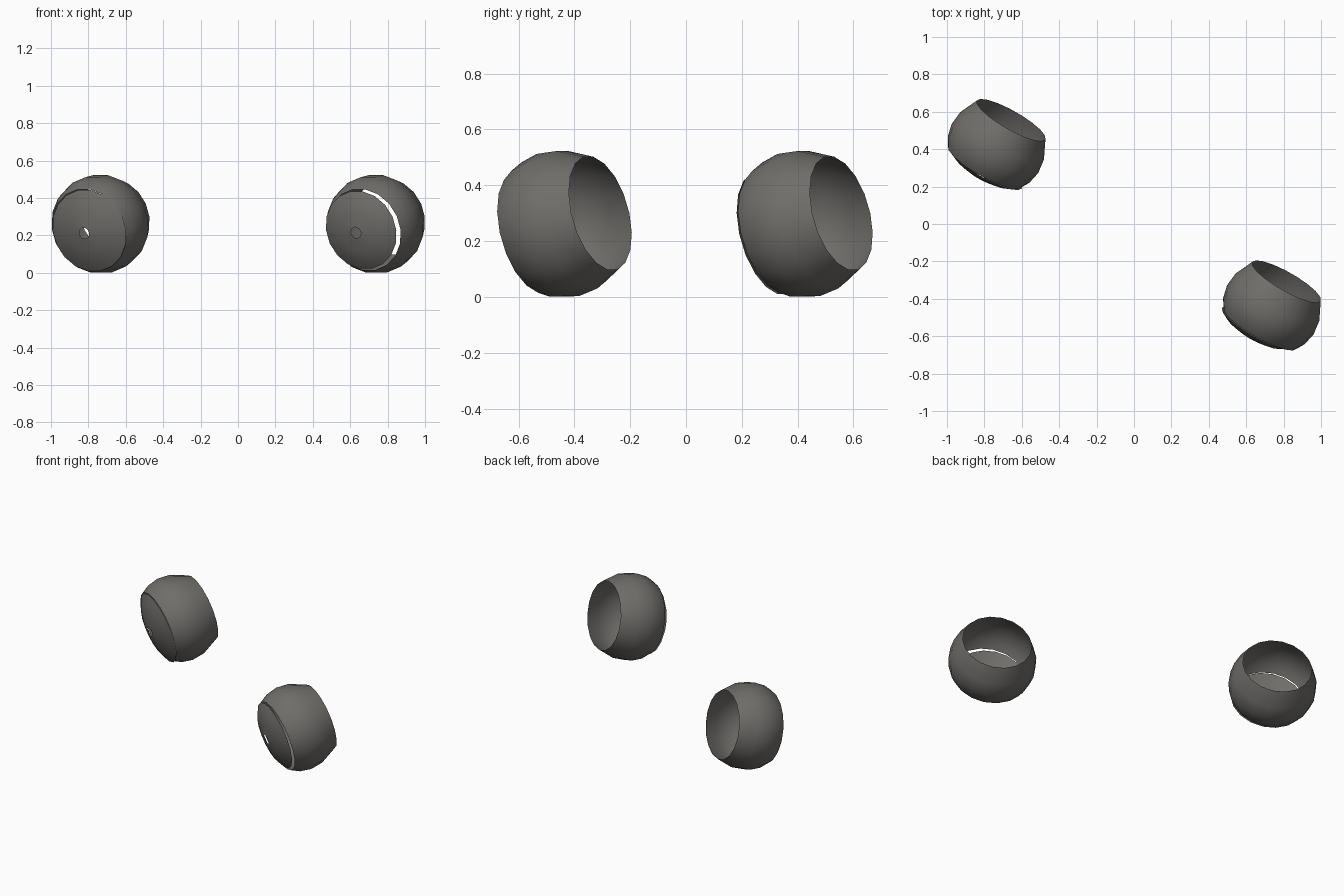
import bpy, bmesh, math
from mathutils import Vector

if "Cube" in bpy.data.objects:
    bpy.data.objects.remove(bpy.data.objects["Cube"])

AXIS = Vector((0.48, 0.845, 0.237)).normalized()   # points out of the open end
ROT = AXIS.to_track_quat('Z', 'Y')
SEG = 18


def lathe(name, profile, origin):
    """Spin (radius, height) points about the tilted axis as a thin open surface."""
    bm = bmesh.new()
    rings = []
    for r, h in profile:
        rings.append([bm.verts.new((r * math.cos(2 * math.pi * i / SEG),
                                    r * math.sin(2 * math.pi * i / SEG), h))
                      for i in range(SEG)])
    for a, b in zip(rings, rings[1:]):
        for i in range(SEG):
            j = (i + 1) % SEG
            bm.faces.new((a[i], a[j], b[j], b[i]))
    for f in bm.faces:
        f.smooth = True
    me = bpy.data.meshes.new(name)
    bm.to_mesh(me)
    bm.free()
    ob = bpy.data.objects.new(name, me)
    bpy.context.collection.objects.link(ob)
    ob.rotation_mode = 'QUATERNION'
    ob.rotation_quaternion = ROT
    ob.location = origin
    mat = bpy.data.materials.get("dark_metal") or bpy.data.materials.new("dark_metal")
    mat.diffuse_color = (0.16, 0.155, 0.145, 1)
    mat.use_nodes = True
    mat.node_tree.nodes["Principled BSDF"].inputs["Base Color"].default_value = mat.diffuse_color
    me.materials.append(mat)
    return ob


# barrel shell: front rim to open back rim
SHELL = [(0.225, -0.295), (0.251, -0.25), (0.266, -0.18), (0.257, -0.1), (0.211, 0.0)]


def disc(r):
    # domed front plate with a small centre hole
    return [(0.03, -0.355), (0.10, -0.345), (0.17, -0.325), (r, -0.297)]


right = Vector((0.815, -0.307, 0.30))
left = right + Vector((-1.472, 0.863, 0))
side = Vector((0.87, -0.494, 0))     # sideways direction within the plate plane

lathe("right_shell", SHELL, right)
lathe("right_front_plate", disc(0.216), right - side * 0.014 - AXIS * 0.004)
lathe("left_shell", SHELL, left)
lathe("left_front_plate", disc(0.226), left + side * 0.006 - Vector((0, 0, 0.004)))
